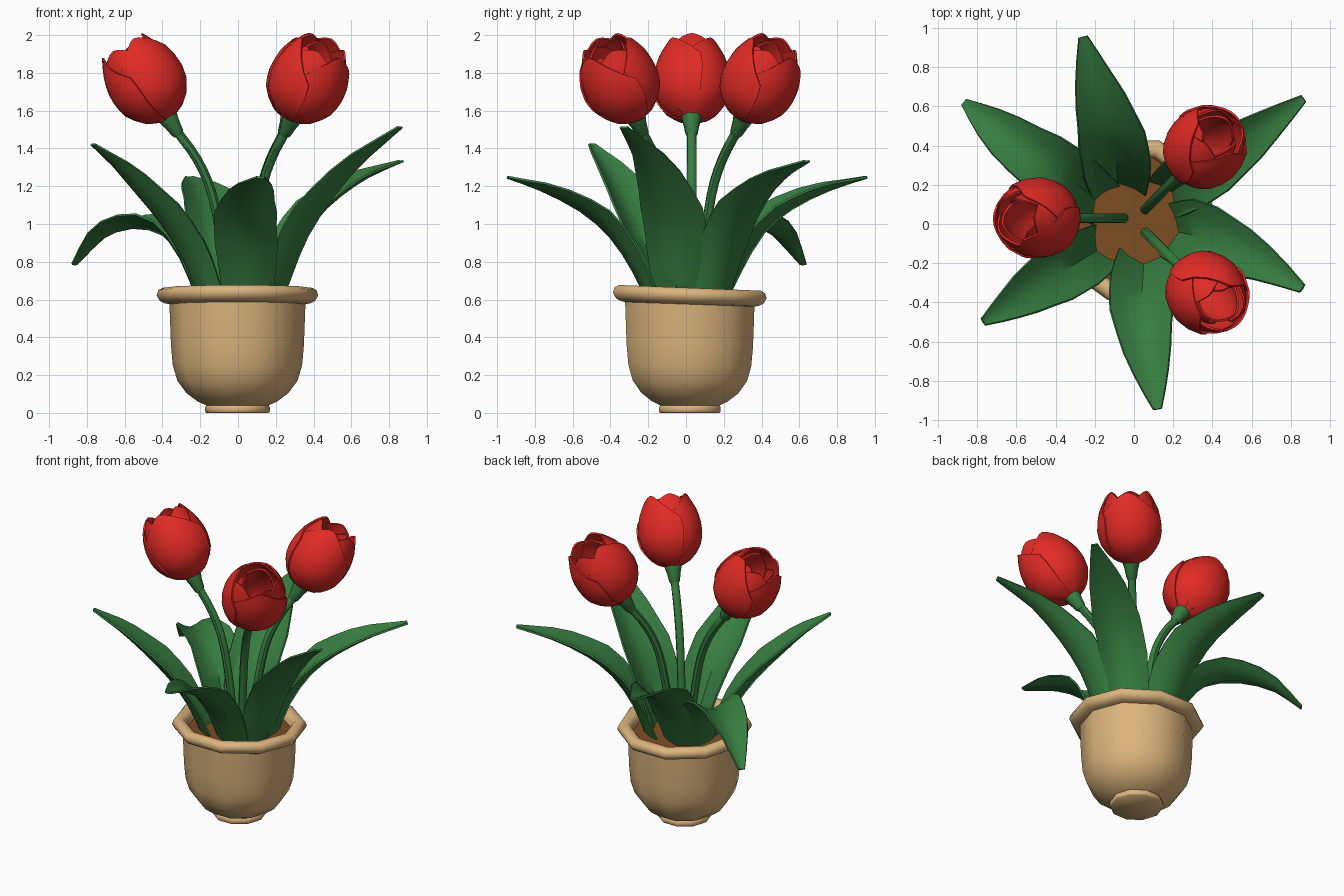
import bpy, math
from mathutils import Vector

if "Cube" in bpy.data.objects:
    bpy.data.objects.remove(bpy.data.objects["Cube"])

def material(name, rgb):
    m = bpy.data.materials.new(name)
    m.diffuse_color = (*rgb, 1)
    m.use_nodes = True
    m.node_tree.nodes["Principled BSDF"].inputs["Base Color"].default_value = m.diffuse_color
    return m

RED = material("petal red", (0.76, 0.024, 0.019))
GREEN = material("leaf green", (0.038, 0.205, 0.052))
CLAY = material("pot tan", (0.71, 0.46, 0.205))
SOIL = material("soil brown", (0.20, 0.075, 0.017))

def make(name, verts, faces, mat, thick=0, angle=45):
    """Mesh object, optionally thickened, smooth shaded with sharp edges."""
    me = bpy.data.meshes.new(name)
    me.from_pydata([tuple(v) for v in verts], [], faces)
    me.materials.append(mat)
    ob = bpy.data.objects.new(name, me)
    bpy.context.collection.objects.link(ob)
    if thick:
        s = ob.modifiers.new("thickness", 'SOLIDIFY')
        s.thickness, s.offset = thick, 0
        dg = bpy.context.evaluated_depsgraph_get()
        ob.data = bpy.data.meshes.new_from_object(ob.evaluated_get(dg))
        ob.modifiers.clear()
    ob.data.shade_smooth()
    ob.data.set_sharp_from_angle(angle=math.radians(angle))
    return ob

def table(pairs, t):
    """Linear lookup in (t, value) pairs."""
    for (a, va), (b, vb) in zip(pairs, pairs[1:]):
        if t <= b:
            return va + (vb - va) * (t - a) / (b - a)
    return pairs[-1][1]

def spline(pts, n):
    """n+1 smooth samples through the points."""
    p = [Vector(q) for q in pts]
    p = [2 * p[0] - p[1]] + p + [2 * p[-1] - p[-2]]
    out = []
    for i in range(n + 1):
        f = i / n * (len(pts) - 1)
        k = min(int(f), len(pts) - 2)
        t = f - k
        a, b, c, d = p[k:k + 4]
        out.append(0.5 * (2 * b + (c - a) * t + (2 * a - 5 * b + 4 * c - d) * t * t
                          + (3 * b - a - 3 * c + d) * t ** 3))
    return out

def tangents(p):
    return [(p[min(i + 1, len(p) - 1)] - p[max(i - 1, 0)]).normalized() for i in range(len(p))]

def grid_faces(rows, cols, wrap=False):
    return [(r * cols + c, r * cols + (c + 1) % cols,
             (r + 1) * cols + (c + 1) % cols, (r + 1) * cols + c)
            for r in range(rows - 1) for c in range(cols if wrap else cols - 1)]

# ---- ten-sided pot, leaning very slightly ----
SIDES = 10
def lathe(name, profile, mat):
    verts = []
    for r, z in profile:
        for k in range(SIDES):
            a = 2 * math.pi * k / SIDES
            y = r * math.sin(a)
            verts.append((r * math.cos(a) - 0.003, 0.02 + y, z - 0.04 * y * min(z, 0.65) / 0.65))
    faces = grid_faces(len(profile), SIDES, True)
    last = (len(profile) - 1) * SIDES
    faces += [tuple(range(SIDES))[::-1], tuple(range(last, last + SIDES))]
    return make(name, verts, faces, mat, angle=66)

lathe("pot", [(0.165, 0.0), (0.172, 0.008), (0.172, 0.03), (0.165, 0.04), (0.21, 0.06),
              (0.27, 0.105), (0.318, 0.17), (0.342, 0.25), (0.352, 0.36), (0.36, 0.575),
              (0.385, 0.58), (0.41, 0.592), (0.428, 0.622), (0.418, 0.65), (0.395, 0.662),
              (0.36, 0.658), (0.338, 0.635), (0.33, 0.57)], CLAY)
lathe("soil", [(0.332, 0.57), (0.332, 0.60)], SOIL)

# ---- six trough-shaped leaves, given by their midribs ----
LEAVES = [
    (1.03, [(-.08, .20, .56), (-.09, .29, .75), (-.11, .41, .95), (-.15, .56, 1.08), (-.21, .76, 1.18), (-.26, .955, 1.245)]),
    (0.92, [(-.19, .13, .56), (-.28, .19, .80), (-.39, .27, .94), (-.56, .38, .98), (-.73, .51, .92), (-.865, .62, .785)]),
    (0.88, [(-.18, -.13, .56), (-.26, -.18, .77), (-.37, -.245, .96), (-.51, -.33, 1.14), (-.645, -.42, 1.30), (-.77, -.50, 1.42)]),
    (0.97, [(.05, -.19, .56), (.045, -.28, .75), (.04, -.40, .93), (.055, -.56, 1.07), (.09, -.77, 1.18), (.12, -.945, 1.245)]),
    (1.03, [(.22, -.04, .56), (.29, -.055, .75), (.37, -.08, .94), (.50, -.13, 1.14), (.67, -.21, 1.34), (.86, -.33, 1.51)]),
    (0.90, [(.19, .16, .56), (.26, .21, .78), (.37, .28, .98), (.515, .38, 1.13), (.69, .51, 1.25), (.865, .64, 1.33)]),
]
WIDTH = [(0, .13), (.15, .15), (.3, .168), (.5, .168), (.7, .125), (.85, .075), (.95, .04), (1, .022)]
DEPTH = [(0, .55), (.5, .52), (.8, .42), (1, .2)]
for i, (scale, path) in enumerate(LEAVES):
    p = spline(path, 10)
    verts = []
    for j, (q, t) in enumerate(zip(p, tangents(p))):
        side = t.cross(Vector((0, 0, 1))).normalized()
        up = side.cross(t)
        w = table(WIDTH, j / 10) * scale
        for u in (-1, -.6, 0, .6, 1):
            verts.append(q + side * u * w + up * (abs(u) ** 1.5 * w * table(DEPTH, j / 10)))
    make(f"leaf_{i + 1}", verts, grid_faces(11, 5), GREEN, thick=0.012)

# ---- three tulips: stem, cup under the bloom, overlapping petals ----
def tube(name, p, radii, n=8):
    verts = []
    for q, t, r in zip(p, tangents(p), radii):
        a = t.cross(Vector((.3, .9, .1))).normalized()
        b = t.cross(a)
        verts += [q + r * (a * math.cos(2 * math.pi * k / n) + b * math.sin(2 * math.pi * k / n)) for k in range(n)]
    faces = grid_faces(len(p), n, True)
    faces += [tuple(range(n))[::-1], tuple(range(len(verts) - n, len(verts)))]
    make(name, verts, faces, GREEN)

OUTER = [(0, .02), (.05, .085), (.15, .14), (.3, .185), (.45, .2), (.6, .197), (.75, .182), (.9, .15), (1, .125)]
LENGTH, TILT = 0.46, math.radians(32)

def petal(name, base, rot, spin, scale, half, height, taper):
    rows, cols, verts = 11, 11, []
    for v in range(rows):
        for c in range(cols):
            u = 2 * c / (cols - 1) - 1
            t = v / (rows - 1) * height * (1 - taper * abs(u) ** 1.7)
            # one edge sits outside its neighbour, the other inside
            r = table(OUTER, t) * scale * (1 + 0.035 * u)
            a = spin + u * half * (1 - 0.25 * max(0, t - .5))
            verts.append(base + rot @ Vector((r * math.cos(a), r * math.sin(a), t * LENGTH)))
    make(name, verts, grid_faces(rows, cols), RED, thick=0.011)

# scale, half angle, height, edge taper, turn
RINGS = [(1, 76, 1, .36, 0), (.93, 70, 1, .25, 60), (.66, 66, .95, .22, 20)]
for f, (deg, shift, by) in enumerate([(180, 0, .03), (46, .03, .015), (-44.5, .03, .015)]):
    az = math.radians(deg)
    out = Vector((math.cos(az), math.sin(az), 0))
    origin = Vector((0, by, 0))
    def at(r, z):
        return origin + out * r + Vector((0, 0, z))
    axis = out * math.sin(TILT) + Vector((0, 0, math.cos(TILT)))
    base = at(.365 + shift, 1.555)
    stem = spline([at(.05 + shift, .56), at(.08 + shift, .85), at(.135 + shift, 1.15),
                   at(.215 + shift, 1.34), base - axis * .06], 12)
    tube(f"stem_{f + 1}", stem, [.026] * 13)
    tube(f"flower_cup_{f + 1}", [base + axis * d for d in (-.10, -.085, -.03, .0, .03)],
         [.027, .035, .045, .054, .058])
    rot = axis.to_track_quat('Z', 'Y').to_matrix()
    # spin the petals so that one always faces outwards
    flat = rot.transposed() @ out
    lead = math.atan2(flat.y, flat.x)
    for ring, (scale, half, height, taper, turn) in enumerate(RINGS):
        for k in range(3):
            petal(f"petal_{f + 1}_{ring + 1}_{k + 1}", base, rot,
                  lead + math.radians(turn + 120 * k), scale, math.radians(half), height, taper)
